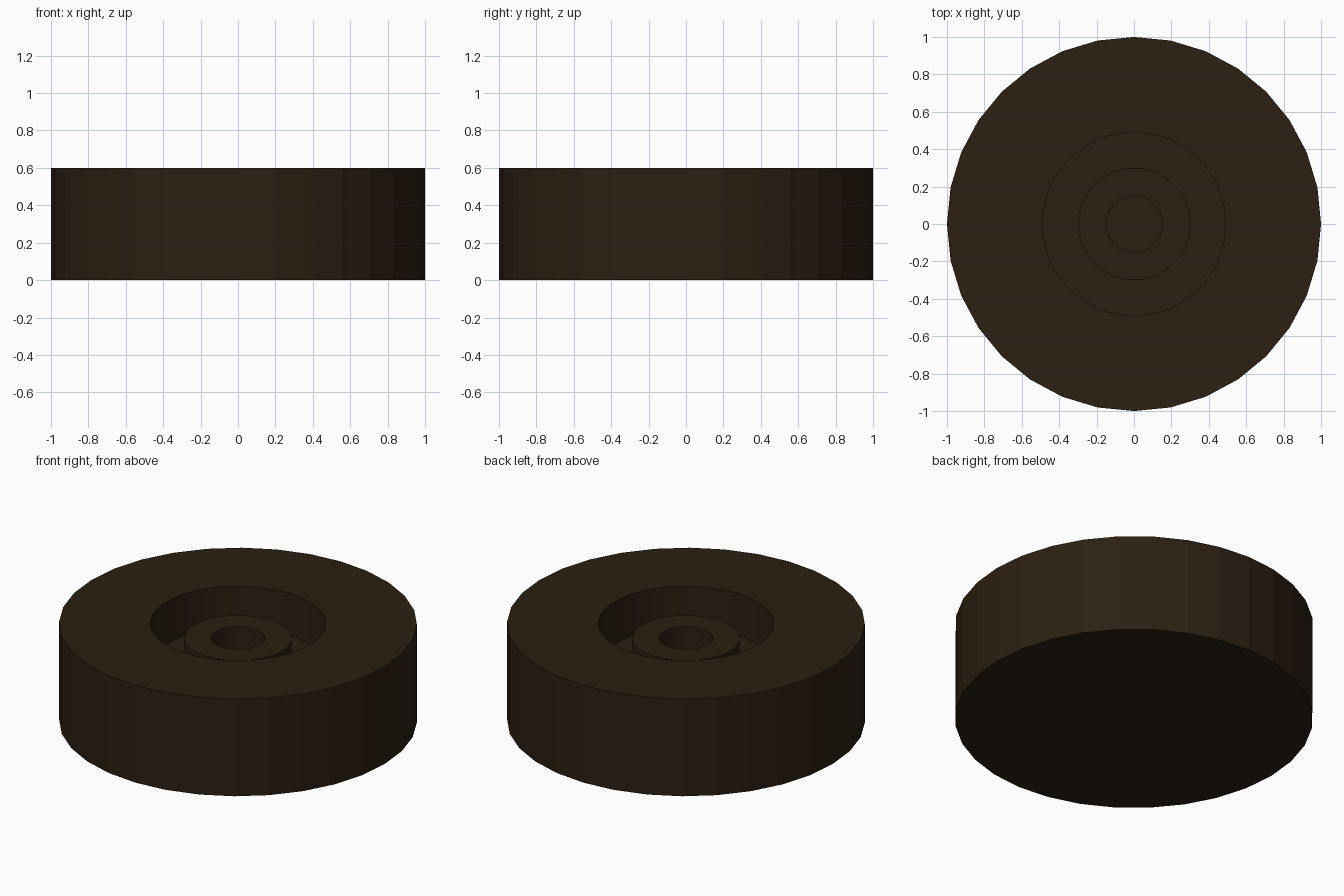
import bpy

if "Cube" in bpy.data.objects:
    bpy.data.objects.remove(bpy.data.objects["Cube"])

HEIGHT = 0.60
FLOOR = 0.34      # bottom of the dished recess
HUB_TOP = 0.51

brown = bpy.data.materials.new("dark_brown")
brown.diffuse_color = (0.025, 0.014, 0.006, 1)
brown.use_nodes = True
brown.node_tree.nodes["Principled BSDF"].inputs["Base Color"].default_value = brown.diffuse_color


def cylinder(name, radius, z0, z1, sides):
    bpy.ops.mesh.primitive_cylinder_add(vertices=sides, radius=radius, depth=z1 - z0,
                                        location=(0, 0, (z0 + z1) / 2))
    obj = bpy.context.object
    obj.name = name
    obj.data.materials.append(brown)
    return obj


def cut(target, cutter):
    mod = target.modifiers.new("cut", 'BOOLEAN')
    mod.operation = 'DIFFERENCE'
    mod.solver = 'EXACT'
    mod.object = cutter
    bpy.context.view_layer.objects.active = target
    bpy.ops.object.modifier_apply(modifier=mod.name)
    bpy.data.objects.remove(cutter, do_unlink=True)


# Faceted wheel body with a round recess in its top
body = cylinder("wheel_body", 1.0, 0, HEIGHT, 32)
cut(body, cylinder("recess_cutter", 0.49, FLOOR, HEIGHT + 0.2, 64))

# Raised hub ring on the recess floor, with a central bore
hub = cylinder("hub_ring", 0.30, FLOOR, HUB_TOP, 64)
cut(hub, cylinder("bore_cutter", 0.15, FLOOR - 0.1, HUB_TOP + 0.1, 64))
